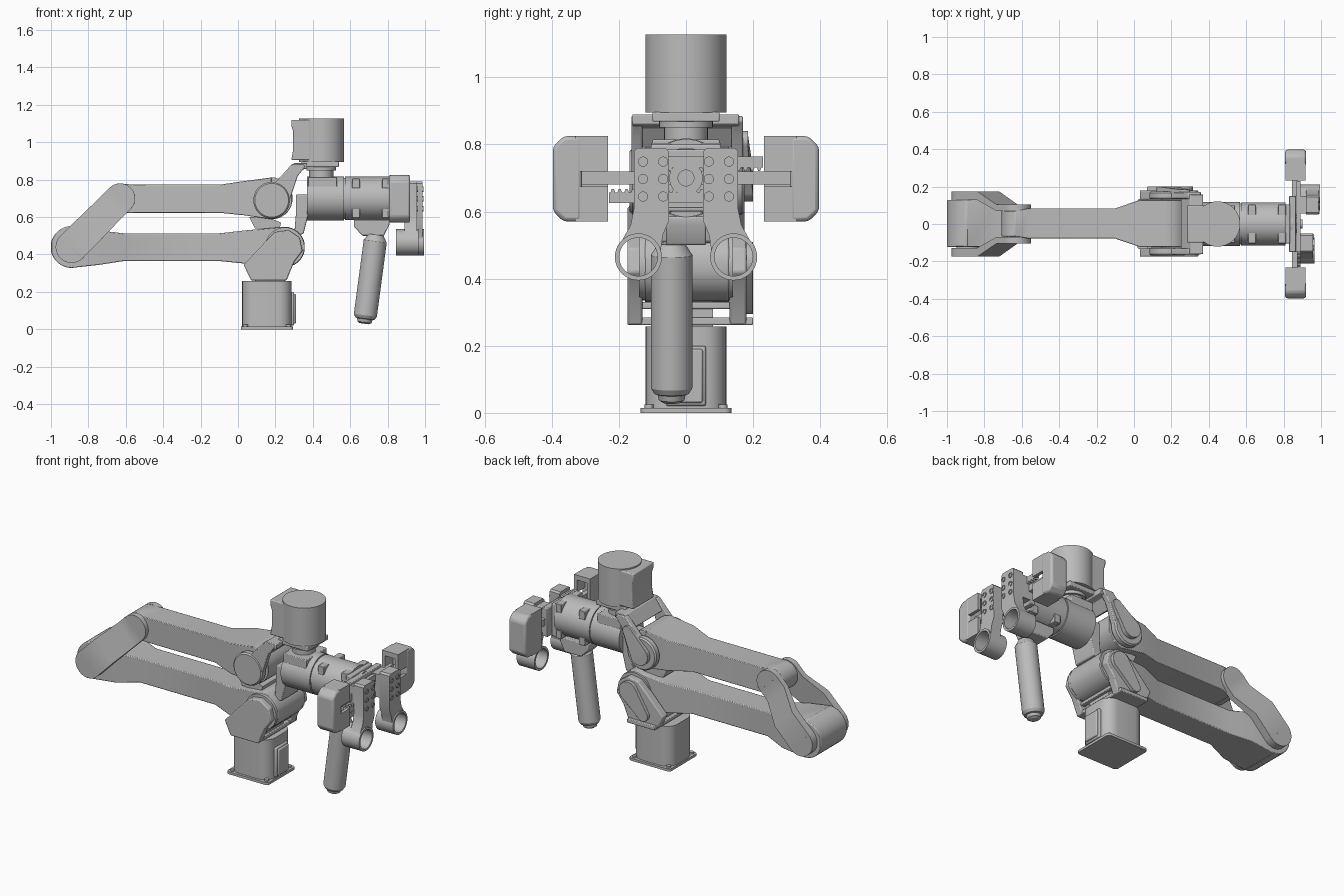
import bpy, bmesh, math
from mathutils import Vector

if "Cube" in bpy.data.objects:
    bpy.data.objects.remove(bpy.data.objects["Cube"], do_unlink=True)

GREY = bpy.data.materials.new("machine grey")
GREY.use_nodes = True
GREY.diffuse_color = (0.5, 0.5, 0.5, 1)
GREY.node_tree.nodes["Principled BSDF"].inputs["Base Color"].default_value = (0.5, 0.5, 0.5, 1)


def finish(name, bm, bevel=0.0):
    bmesh.ops.recalc_face_normals(bm, faces=bm.faces)
    me = bpy.data.meshes.new(name)
    bm.to_mesh(me)
    bm.free()
    me.materials.append(GREY)
    ob = bpy.data.objects.new(name, me)
    bpy.context.collection.objects.link(ob)
    bpy.ops.object.select_all(action='DESELECT')
    ob.select_set(True)
    bpy.context.view_layer.objects.active = ob
    bpy.ops.object.shade_smooth_by_angle(angle=math.radians(28))
    if bevel:
        m = ob.modifiers.new("edge", 'BEVEL')
        m.width, m.segments, m.limit_method = bevel, 2, 'ANGLE'
    return ob


def skin(name, rings, bevel=0.0, caps=True, loop=False):
    """Join equal rings of points into one surface."""
    bm = bmesh.new()
    vs = [[bm.verts.new(p) for p in r] for r in rings]
    n = len(vs[0])
    for a, b in zip(vs, vs[1:] + (vs[:1] if loop else [])):
        for i in range(n):
            bm.faces.new((a[i], a[(i + 1) % n], b[(i + 1) % n], b[i]))
    if caps and not loop:
        bm.faces.new(vs[0])
        bm.faces.new(vs[-1])
    return finish(name, bm, bevel)


def prism(name, pts, axis, lo, hi, bevel=0.0):
    """Flat profile pushed along an axis: y takes (x,z), x takes (y,z), z takes (x,y)."""
    put = {'x': lambda a, b, h: (h, a, b), 'y': lambda a, b, h: (a, h, b),
           'z': lambda a, b, h: (a, b, h)}[axis]
    return skin(name, [[put(a, b, h) for a, b in pts] for h in (lo, hi)], bevel)


def box(name, x0, x1, y0, y1, z0, z1, bevel=0.0):
    return prism(name, [(x0, y0), (x1, y0), (x1, y1), (x0, y1)], 'z', z0, z1, bevel)


def lathe(name, origin, axis, profile, loop=False, n=40):
    """Turn (radius, height) pairs about an axis."""
    q = Vector((0, 0, 1)).rotation_difference(Vector(axis).normalized())
    o = Vector(origin)
    rings = [[o + q @ Vector((r * math.cos(i * math.tau / n), r * math.sin(i * math.tau / n), h))
              for i in range(n)] for r, h in profile]
    return skin(name, rings, loop=loop)


def rounded(x0, x1, y0, y1, r):
    pts = []
    for cx, cy, s in ((x1 - r, y1 - r, 0), (x0 + r, y1 - r, 90), (x0 + r, y0 + r, 180), (x1 - r, y0 + r, 270)):
        pts += [(cx + r * math.cos(math.radians(s + k * 15)), cy + r * math.sin(math.radians(s + k * 15)))
                for k in range(7)]
    return pts


def bar(name, p0, p1, r0, r1, y0, y1, middle, bevel=0.0):
    """Round-ended bar in the xz plane; middle holds (t, low, high, y_low, y_high)."""
    d = Vector((p1[0] - p0[0], p1[1] - p0[1]))
    length = d.length
    d.normalize()
    st = []
    for k in range(1, 10):
        a = math.radians(k * 10)
        st.append((-r0 * math.cos(a), -r0 * math.sin(a), r0 * math.sin(a), *y0))
    st += middle
    for k in range(9, 0, -1):
        a = math.radians(k * 10)
        st.append((length + r1 * math.cos(a), -r1 * math.sin(a), r1 * math.sin(a), *y1))
    rings = []
    for t, lo, hi, a, b in st:
        at = lambda w, y: (p0[0] + d.x * t - d.y * w, y, p0[1] + d.y * t + d.x * w)
        rings.append([at(lo, a), at(hi, a), at(hi, b), at(lo, b)])
    return skin(name, rings, bevel)


# Base with bolted foot plate
prism("foot_plate", rounded(0.015, 0.295, -0.135, 0.135, 0.02), 'z', 0, 0.015)
for sx in (0.04, 0.27):
    for sy in (-0.11, 0.11):
        lathe("foot_bolt", (sx, sy, 0.013), (0, 0, 1), [(0.013, 0), (0.013, 0.012)], n=16)
prism("base_body", rounded(0.022, 0.287, -0.12, 0.12, 0.07), 'z', 0.015, 0.258)
box("base_panel", 0.27, 0.30, -0.06, 0.06, 0.02, 0.2, 0.008)
box("base_panel_cover", 0.29, 0.31, -0.05, 0.05, 0.03, 0.19, 0.006)

# Shoulder yoke
box("shoulder_floor", 0.07, 0.26, -0.175, 0.2, 0.262, 0.285, 0.004)
box("shoulder_block", 0.09, 0.25, -0.08, 0.08, 0.255, 0.36)
box("shoulder_crossbar", 0.24, 0.27, -0.15, 0.16, 0.31, 0.33, 0.004)
yoke = [(0.07, 0.262), (0.26, 0.262), (0.30, 0.36), (0.345, 0.42), (0.33, 0.49), (0.27, 0.53),
        (0.2, 0.52), (0.14, 0.46), (0.03, 0.345)]
for y in ((-0.175, -0.13), (0.13, 0.18)):
    prism("shoulder_yoke_plate", yoke, 'y', *y, 0.006)
bar("shoulder_cover", (0.155, 0.33), (0.255, 0.45), 0.035, 0.06, (0.17, 0.2), (0.17, 0.2), [], 0.008)
lathe("shoulder_motor", (0.25, -0.14, 0.44), (0, 1, 0), [(0.105, 0), (0.105, 0.28)])

# Lower and upper arms, slim in the middle and broad at the joints
W, N = (-0.122, 0.128), (-0.078, 0.084)
bar("lower_arm", (-0.89, 0.44), (0.25, 0.44), 0.112, 0.108, W, W,
    [(0.0, -0.112, 0.112, *W), (0.15, -0.095, 0.088, *W), (0.28, -0.075, 0.073, *N),
     (0.79, -0.075, 0.073, *N), (0.92, -0.088, 0.088, *W), (1.14, -0.108, 0.108, *W)], 0.01)
U = (-0.066, 0.07)
bar("upper_arm", (-0.63, 0.70), (0.18, 0.70), 0.08, 0.112, U, W,
    [(0.0, -0.08, 0.08, *U), (0.07, -0.077, 0.073, *N), (0.53, -0.077, 0.073, *N),
     (0.66, -0.09, 0.092, *W), (0.81, -0.112, 0.112, *W)], 0.01)
lathe("elbow_pin", (-0.89, -0.16, 0.44), (0, 1, 0), [(0.06, 0), (0.06, 0.325)])
lathe("upper_elbow_pin", (-0.63, -0.1, 0.70), (0, 1, 0), [(0.05, 0), (0.05, 0.2)])

# Forked link joining the two arms
for s in (-1, 1):
    side = lambda a, b: tuple(sorted((s * a, s * b)))
    wide, slim = side(0.128, 0.175), side(0.07, 0.105)
    bar("elbow_link", (-0.89, 0.44), (-0.63, 0.70), 0.085, 0.08, wide, slim,
        [(0, -0.085, 0.085, *wide), (0.155, -0.083, 0.083, *wide),
         (0.297, -0.08, 0.08, *slim), (0.368, -0.08, 0.08, *slim)], 0.008)

# Wrist yoke above the upper arm
for y in ((-0.168, -0.125), (0.13, 0.175)):
    lathe("wrist_yoke_head", (0.18, y[0], 0.69), (0, 1, 0), [(0.09, 0), (0.098, 0.008), (0.098, 0.037), (0.09, y[1] - y[0])])
    prism("wrist_yoke_plate", [(0.09, 0.73), (0.14, 0.605), (0.23, 0.605), (0.28, 0.70), (0.32, 0.82), (0.36, 0.87),
                               (0.35, 0.885), (0.29, 0.885), (0.20, 0.785)], 'y', y[0] + 0.005, y[1] - 0.005, 0.005)
bar("wrist_yoke_cover", (0.18, 0.69), (0.27, 0.81), 0.06, 0.03, (0.165, 0.2), (0.165, 0.185), [], 0.008)
prism("wrist_yoke_bridge", [(0.25, 0.82), (0.30, 0.89), (0.37, 0.89), (0.37, 0.86), (0.33, 0.85), (0.29, 0.79)],
      'y', -0.16, 0.158, 0.004)
prism("arm_stop", [(0.06, 0.6), (0.09, 0.54), (0.22, 0.53), (0.23, 0.57), (0.16, 0.6)], 'y', -0.09, 0.09)
prism("wrist_bracket", [(0.30, 0.50), (0.35, 0.51), (0.375, 0.61), (0.375, 0.72), (0.31, 0.72), (0.31, 0.62)],
      'y', -0.08, 0.08, 0.005)

# Upright motor and its neck
lathe("upright_motor", (0.447, 0, 0.895), (0, 0, 1), [(0.121, 0), (0.121, 0.233)])
prism("motor_housing", [(0.285, 0.905), (0.40, 0.905), (0.40, 1.12), (0.285, 1.12), (0.285, 1.09), (0.295, 1.06),
                        (0.295, 0.96)], 'y', -0.1, 0.1, 0.006)
box("motor_shelf", 0.34, 0.54, -0.10, 0.10, 0.868, 0.897, 0.004)
lathe("motor_flange", (0.445, 0, 0.85), (0, 0, 1), [(0.08, 0), (0.08, 0.03)])
lathe("motor_neck", (0.445, 0, 0.79), (0, 0, 1), [(0.065, 0), (0.065, 0.07)])
box("neck_saddle", 0.375, 0.53, -0.1, 0.1, 0.76, 0.815, 0.004)

# Horizontal wrist barrels with clip blocks
lathe("rear_barrel", (0.37, 0, 0.70), (1, 0, 0), [(0.118, 0), (0.118, 0.196)], n=48)
lathe("barrel_seam", (0.56, 0, 0.70), (1, 0, 0), [(0.11, 0), (0.11, 0.02)])
lathe("front_barrel", (0.572, 0, 0.70), (1, 0, 0), [(0.116, 0), (0.116, 0.238)], n=48)
for x in (0.61, 0.77):
    for y in (-0.103, 0.045):
        for z in (0.595, 0.755):
            box("barrel_clip", x, x + 0.042, y, y + 0.058, z, z + 0.05, 0.003)

# Hanging handle
prism("handle_mount", [(0.62, 0.585), (0.62, 0.55), (0.665, 0.50), (0.78, 0.50), (0.81, 0.56), (0.81, 0.585)],
      'y', -0.06, 0.06, 0.005)
lathe("handle", (0.675, -0.043, 0.03), (0.06, 0, 0.45),
      [(0.025, 0), (0.038, 0.008), (0.042, 0.025), (0.052, 0.028), (0.062, 0.045), (0.062, 0.445), (0.055, 0.455), (0.04, 0.48)])

# Gripper body, pinion and slides
box("gripper_mount", 0.80, 0.835, -0.105, 0.105, 0.60, 0.80, 0.006)
box("gripper_core", 0.83, 0.865, -0.15, 0.15, 0.61, 0.785, 0.004)
lathe("pinion_hub", (0.83, 0, 0.70), (1, 0, 0), [(0.09, 0), (0.09, 0.02), (0.05, 0.025), (0.05, 0.06), (0.025, 0.06), (0.025, 0.07)])
box("slide_rail", 0.845, 0.875, -0.32, 0.32, 0.68, 0.72)
for s, z in ((1, 0.752), (-1, 0.645)):
    a, b = sorted((-0.1 * s, 0.23 * s))
    box("gear_rack", 0.87, 0.89, a, b, z - 0.02, z + 0.012)
    for k in range(16):
        y = a + 0.012 + k * 0.0204
        top = z + 0.012 if s < 0 else z - 0.02
        d = 0.011 if s < 0 else -0.011
        prism("rack_tooth", [(y - 0.007, top), (y + 0.007, top), (y + 0.003, top + d), (y - 0.003, top + d)],
              'x', 0.87, 0.89)

for s in (-1, 1):
    # Cupped side pad, open towards the middle
    prism("pad_back", [(s * y, z) for y, z in ((0.31, 0.57), (0.365, 0.57), (0.397, 0.602), (0.397, 0.793),
                                               (0.365, 0.825), (0.31, 0.825))], 'x', 0.808, 0.92, 0.012)
    y0, y1 = sorted((s * 0.232, s * 0.33))
    for z in (0.57, 0.795):
        box("pad_lip", 0.81, 0.918, y0, y1, z, z + 0.03)
    box("pad_wall", 0.81, 0.83, y0, y1, 0.58, 0.815)
    for z0, z1 in ((0.58, 0.675), (0.72, 0.815)):
        box("pad_front_wall", 0.898, 0.918, y0, y1, z0, z1)
    # Finger plate with ring tip
    x1 = 0.995 if s > 0 else 0.965
    prism("finger_plate", [(s * y, z) for y, z in ((0.052, 0.78), (0.062, 0.79), (0.145, 0.79), (0.155, 0.78),
          (0.155, 0.61), (0.165, 0.56), (0.192, 0.512), (0.165, 0.527), (0.14, 0.532), (0.115, 0.527), (0.09, 0.51),
          (0.076, 0.48), (0.069, 0.53), (0.05, 0.575))], 'x', x1 - 0.075, x1 - 0.008)
    box("finger_carriage", 0.85, x1 - 0.07, *sorted((s * 0.055, s * 0.15)), 0.63, 0.77)
    lathe("finger_ring", (x1 - 0.12, s * 0.142, 0.465), (1, 0, 0),
          [(0.07, 0), (0.07, 0.12), (0.057, 0.12), (0.057, 0)], loop=True)
    for y in (0.068, 0.128):
        for z in (0.645, 0.697, 0.749):
            lathe("finger_screw", (x1 - 0.01, s * y, z), (1, 0, 0),
                  [(0.015, 0), (0.015, 0.007), (0.008, 0.007), (0.008, 0.003)], n=16)
